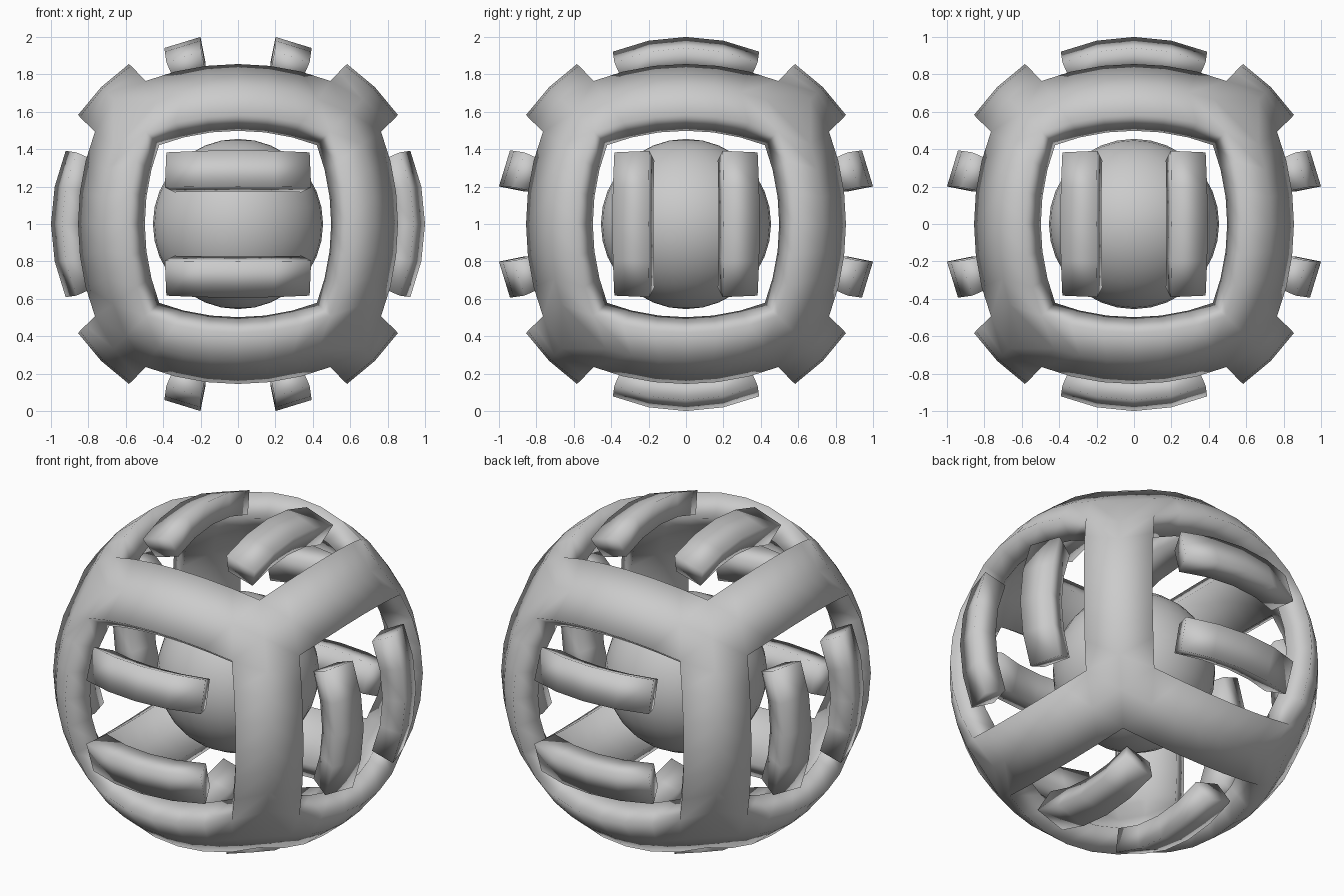
import bpy
import bmesh
import math
from mathutils import Vector

STEP = math.radians(11.25)          # eight equal angular cells across each side
CENTRE = (0, 0, 1)

old = bpy.data.objects.get("Cube")
if old:
    bpy.data.objects.remove(old)

grey = bpy.data.materials.new("plain_grey")
grey.use_nodes = True
grey.diffuse_color = (0.6, 0.6, 0.6, 1)
grey.node_tree.nodes["Principled BSDF"].inputs["Base Color"].default_value = (0.6, 0.6, 0.6, 1)


def cage_coord(i, j):
    """Window rims bow outward a little between their corners."""
    bow = 1.02 - 0.055 * (min(abs(j), 3) / 3) ** 2 if abs(i) == 3 else 1
    return math.tan(i * STEP) * bow


def bar_coord(i, j):
    """Bars flare slightly toward their corners."""
    return math.tan(i * STEP) * (1.01 + 0.06 * (j / 2) ** 2)


def add_cell(bm, normal, along, i, j, coord, radius):
    across = normal.cross(along)
    verts = []
    for a, b in ((i, j), (i + 1, j), (i + 1, j + 1), (i, j + 1)):
        p = normal + across * coord(a, b) + along * coord(b, a)
        verts.append(bm.verts.new(p.normalized() * radius))
    bm.faces.new(verts)


def finish(bm, name, inner_scale):
    """Weld the shell, thicken it toward the centre and make the object."""
    bmesh.ops.remove_doubles(bm, verts=bm.verts[:], dist=0.0005)
    new = bmesh.ops.extrude_face_region(bm, geom=bm.faces[:], use_keep_orig=True)
    for item in new["geom"]:
        if isinstance(item, bmesh.types.BMVert):
            item.co *= inner_scale
    bmesh.ops.recalc_face_normals(bm, faces=bm.faces[:])
    for f in bm.faces:
        f.smooth = True
    mesh = bpy.data.meshes.new(name)
    bm.to_mesh(mesh)
    bm.free()
    mesh.materials.append(grey)
    obj = bpy.data.objects.new(name, mesh)
    obj.location = CENTRE
    bpy.context.collection.objects.link(obj)


# Each side: name, outward direction, direction its bars run
X, Y, Z = Vector((1, 0, 0)), Vector((0, 1, 0)), Vector((0, 0, 1))
sides = [("left", X, Z), ("right", -X, Z), ("back", Y, X),
         ("front", -Y, X), ("top", Z, Y), ("bottom", -Z, Y)]

# Outer cage: the border cells of all six sides
cage = bmesh.new()
for _, normal, along in sides:
    for i in range(-4, 4):
        for j in range(-4, 4):
            if i in (-4, 3) or j in (-4, 3):
                add_cell(cage, normal, along, i, j, cage_coord, 1.035)
finish(cage, "outer_cage", 0.855)

# Two floating bars in each window
for side, normal, along in sides:
    for label, i in (("a", -2), ("b", 1)):
        bar = bmesh.new()
        for j in range(-2, 2):
            add_cell(bar, normal, along, i, j, bar_coord, 1.02)
        finish(bar, f"{side}_bar_{label}", 0.865)

# Inner ball
bpy.ops.mesh.primitive_uv_sphere_add(segments=32, ring_count=16, radius=0.455, location=CENTRE)
ball = bpy.context.object
ball.name = "inner_ball"
ball.data.materials.append(grey)
bpy.ops.object.shade_smooth()
